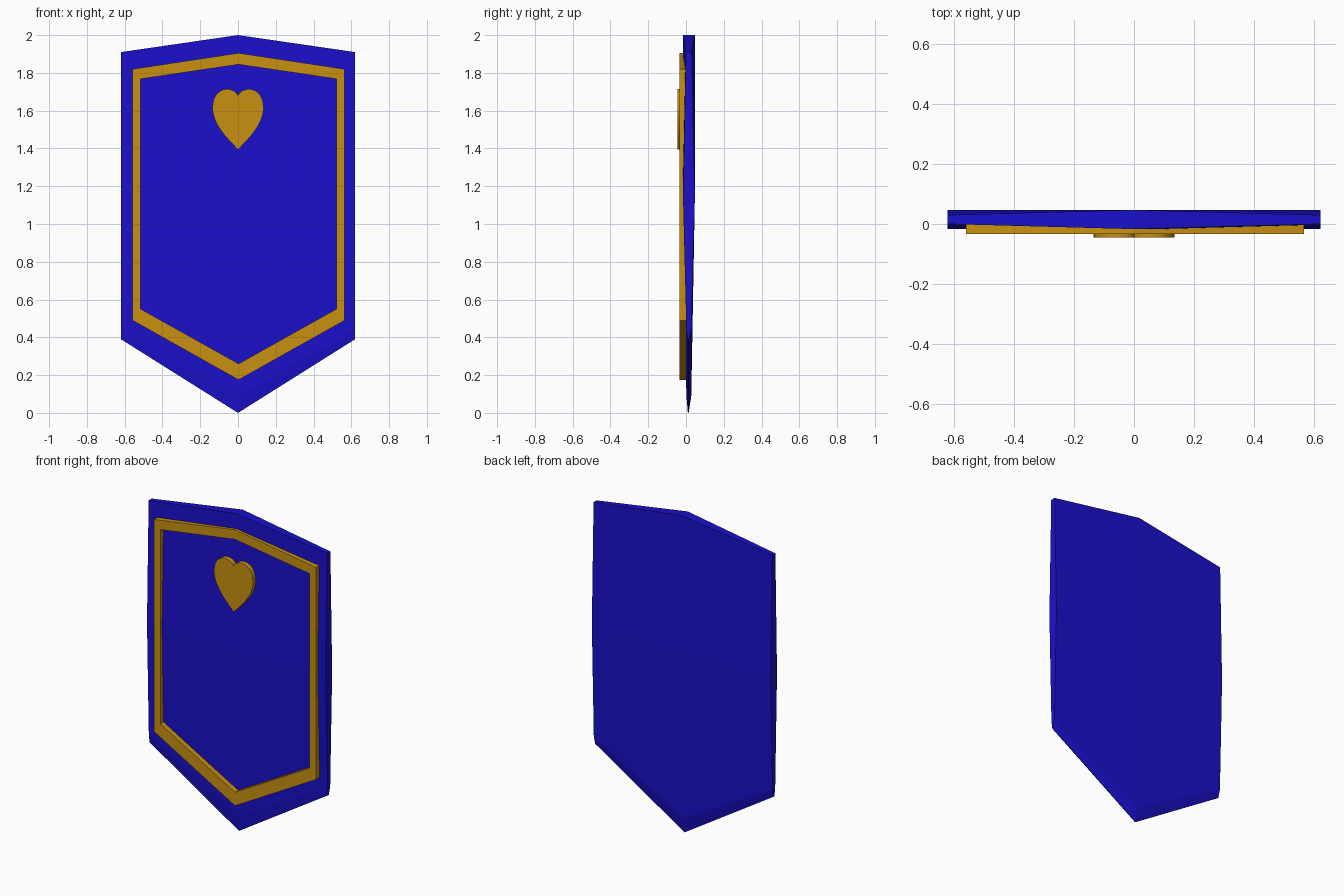
import bpy, bmesh
from mathutils import Vector
from mathutils.geometry import interpolate_bezier

if "Cube" in bpy.data.objects:
    bpy.data.objects.remove(bpy.data.objects["Cube"])


def material(name, color):
    m = bpy.data.materials.new(name)
    m.diffuse_color = color
    m.use_nodes = True
    m.node_tree.nodes["Principled BSDF"].inputs["Base Color"].default_value = m.diffuse_color
    return m


def make_object(name, bm, mat):
    bmesh.ops.recalc_face_normals(bm, faces=bm.faces)
    me = bpy.data.meshes.new(name)
    bm.to_mesh(me)
    bm.free()
    me.materials.append(mat)
    ob = bpy.data.objects.new(name, me)
    bpy.context.collection.objects.link(ob)
    return ob


def mirrored(half):
    """Close a right-hand outline that starts and ends on x = 0."""
    return half + [(-x, z) for x, z in reversed(half[1:-1])]


blue = material("blue_paint", (0.01, 0.005, 0.6, 1))
gold = material("gold_trim", (0.58, 0.28, 0.005, 1))

# Shield body: rows of (z centre, z side, centre y pair, side y pair)
rows = [
    (2.0, 1.91, (-0.017, 0.047), (0.0, 0.030)),
    (1.15, 1.15, (-0.016, 0.047), (-0.016, 0.047)),
    (0.09, 0.44, (0.002, 0.028), (0.002, 0.028)),
    (0.0, 0.39, (0.010, 0.014), (0.010, 0.014)),
]
bm = bmesh.new()
grid = []
for zc, zs, yc, ys in rows:
    ring = [(-0.62, ys[0], zs), (0, yc[0], zc), (0.62, ys[0], zs),
            (0.62, ys[1], zs), (0, yc[1], zc), (-0.62, ys[1], zs)]
    grid.append([bm.verts.new(p) for p in ring])
for a, b in zip(grid, grid[1:]):
    for i in range(6):
        j = (i + 1) % 6
        bm.faces.new((a[i], a[j], b[j], b[i]))
for r in (grid[0], grid[-1]):
    bm.faces.new((r[0], r[1], r[4], r[5]))
    bm.faces.new((r[1], r[2], r[3], r[4]))
make_object("shield_body", bm, blue)

# Raised gold border following the outline
outer = mirrored([(0, 1.905), (0.562, 1.82), (0.562, 0.49), (0, 0.175)])
inner = mirrored([(0, 1.845), (0.518, 1.768), (0.518, 0.55), (0, 0.26)])
bm = bmesh.new()
loops = [[bm.verts.new((x + 0.003, y, z)) for x, z in outline]
         for outline, y in ((outer, -0.034), (inner, -0.034), (inner, 0.003), (outer, 0.003))]
for k in range(4):
    a, b = loops[k], loops[(k + 1) % 4]
    for i in range(6):
        j = (i + 1) % 6
        bm.faces.new((a[i], a[j], b[j], b[i]))
make_object("border_frame", bm, gold)

# Heart emblem from two curved segments per half
segments = [
    ((0, 1.682), (0.025, 1.733), (0.135, 1.732), (0.135, 1.615)),
    ((0.135, 1.615), (0.135, 1.53), (0.06, 1.455), (0, 1.394)),
]
half = []
for seg in segments:
    pts = interpolate_bezier(*[Vector((x, 0, z)) for x, z in seg], 13)
    half += [(p.x, p.z) for p in pts[1 if half else 0:]]
half[0], half[-1] = (0, half[0][1]), (0, half[-1][1])
bm = bmesh.new()
face = bm.faces.new([bm.verts.new((x, -0.045, z)) for x, z in mirrored(half)])
ext = bmesh.ops.extrude_face_region(bm, geom=[face], use_keep_orig=True)
moved = [v for v in ext["geom"] if isinstance(v, bmesh.types.BMVert)]
bmesh.ops.translate(bm, verts=moved, vec=(0, 0.04, 0))
make_object("heart_emblem", bm, gold)
